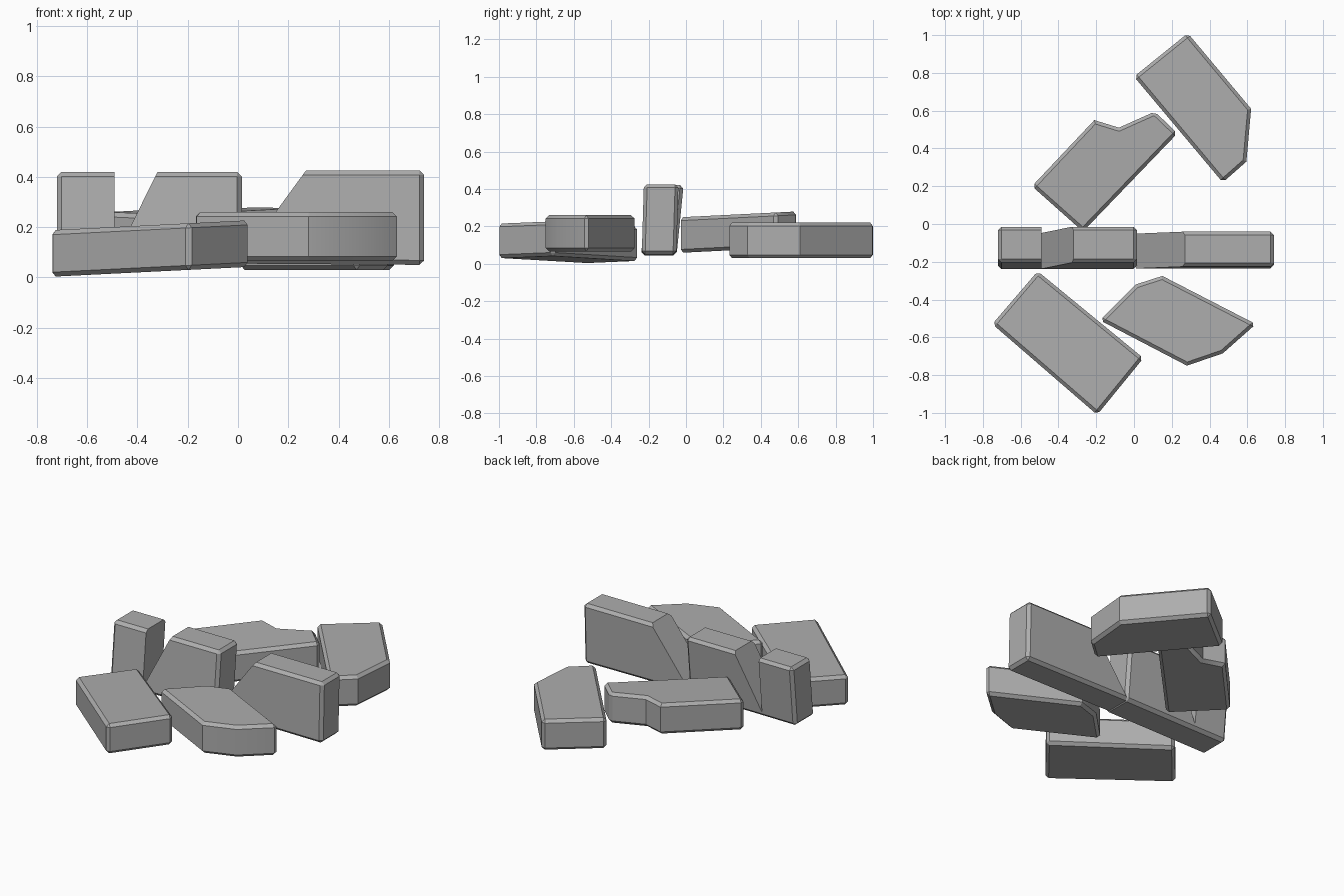
import bpy, bmesh, math

cube = bpy.data.objects.get("Cube")
if cube:
    bpy.data.objects.remove(cube, do_unlink=True)

# One plain stone colour
STONE = (0.42, 0.42, 0.42, 1)
stone = bpy.data.materials.new("grey_stone")
stone.diffuse_color = STONE
stone.use_nodes = True
stone.node_tree.nodes["Principled BSDF"].inputs["Base Color"].default_value = STONE


def lying(base, tilt_x=0, tilt_y=0):
    """Outline is a plan; the brick rests flat with a slight tilt."""
    return lambda u, v, w: (u, v, base + w + tilt_x * u + tilt_y * v)


def standing(front, lean):
    """Outline is an elevation; the brick stands on its long edge and leans back."""
    return lambda u, v, w: (u, front + w + lean * v, v)


def brick(name, outline, thickness, place, broken=(), chamfer=0.018):
    """Chamfered prism; sides listed in broken keep raw, sharp edges."""
    bm = bmesh.new()
    low = [bm.verts.new(place(u, v, 0)) for u, v in outline]
    high = [bm.verts.new(place(u, v, thickness)) for u, v in outline]
    bm.faces.new(low)
    bm.faces.new(high)
    raw_edges = set()
    for i in range(len(outline)):
        j = (i + 1) % len(outline)
        side = bm.faces.new((low[i], low[j], high[j], high[i]))
        if i in broken:
            raw_edges.update(side.edges)
    bmesh.ops.recalc_face_normals(bm, faces=bm.faces)
    worn = [e for e in bm.edges
            if e not in raw_edges and e.calc_face_angle(0) > math.radians(65)]
    bmesh.ops.bevel(bm, geom=worn, offset=chamfer, segments=1,
                    affect='EDGES', clamp_overlap=True)
    bmesh.ops.recalc_face_normals(bm, faces=bm.faces)
    mesh = bpy.data.meshes.new(name)
    bm.to_mesh(mesh)
    bm.free()
    mesh.materials.append(stone)
    mesh.shade_smooth()
    mesh.set_sharp_from_angle(angle=math.radians(30))
    obj = bpy.data.objects.new(name, mesh)
    bpy.context.collection.objects.link(obj)
    return obj


# Bricks lying flat
brick("whole_brick_front",
      [(-.75, -.53), (-.51, -.25), (.05, -.71), (-.195, -1.01)],
      .185, lying(.04, tilt_x=.05))
brick("worn_brick_front",
      [(-.18, -.51), (.01, -.32), (.15, -.275), (.645, -.53), (.47, -.685), (.28, -.75)],
      .195, lying(.065))
brick("chipped_brick_back",
      [(-.54, .2), (-.21, .55), (-.08, .51), (.11, .595), (.23, .48), (-.27, -.04)],
      .19, lying(.06, tilt_y=.05))
brick("worn_brick_back",
      [(0, .78), (.285, 1.01), (.62, .61), (.595, .33), (.47, .22)],
      .19, lying(.03))

# Bricks standing on edge, one with a split and one with a broken end
brick("split_brick_standing",
      [(-.72, .045), (.015, .05), (.015, .42), (-.32, .42),
       (-.49, .075), (-.49, .42), (-.72, .42)],
      .19, standing(-.245, .1), broken=(3, 4))
brick("broken_brick_standing",
      [(0, .055), (.74, .05), (.74, .425), (.27, .425)],
      .185, standing(-.238, .03), broken=(3,))
